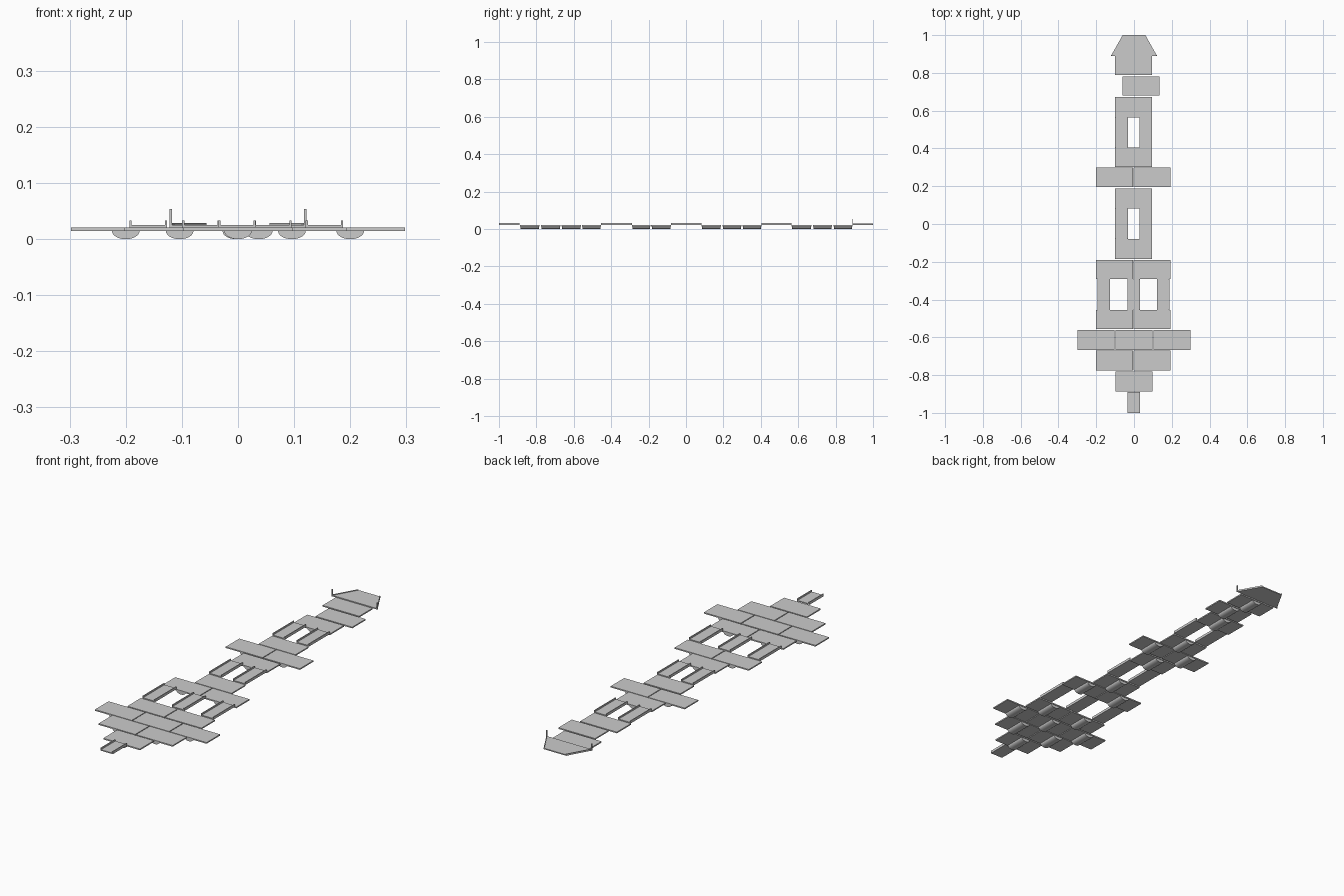
import bpy, bmesh, math
from mathutils import Vector

if "Cube" in bpy.data.objects:
    bpy.data.objects.remove(bpy.data.objects["Cube"])


def make_prism(name, profile, to3d, depth_vec):
    """Extrude a closed 2D profile along a vector."""
    bm = bmesh.new()
    verts = [bm.verts.new(to3d(*p)) for p in profile]
    face = bm.faces.new(verts)
    ext = bmesh.ops.extrude_face_region(bm, geom=[face])
    new = [g for g in ext["geom"] if isinstance(g, bmesh.types.BMVert)]
    bmesh.ops.translate(bm, vec=Vector(depth_vec), verts=new)
    bmesh.ops.recalc_face_normals(bm, faces=bm.faces)
    mesh = bpy.data.meshes.new(name)
    bm.to_mesh(mesh)
    bm.free()
    obj = bpy.data.objects.new(name, mesh)
    bpy.context.collection.objects.link(obj)
    return obj


def along_y(name, profile, x, y0, y1):
    return make_prism(name, profile, lambda a, z: (x + a, y0, z), (0, y1 - y0, 0))


def plan(name, outline, z0, z1):
    return make_prism(name, outline, lambda a, b: (a, b, z0), (0, 0, z1 - z0))


# Floating platform: flat deck on one rounded float
def pontoon(x, y0, y1):
    w = 0.098
    along_y("pontoon_deck", [(-w, 0.0145), (w, 0.0145), (w, 0.0205), (-w, 0.0205)], x, y0, y1)
    arc = [(0.0245 * math.cos(math.pi * i / 16), 0.0145 - 0.0145 * math.sin(math.pi * i / 16))
           for i in range(17)]
    obj = along_y("pontoon_float", arc, x, y0 + 0.003, y1 - 0.003)
    for p in obj.data.polygons:
        p.use_smooth = len(p.vertices) == 4 and abs(p.normal.z) < 0.9999
    obj.data.set_sharp_from_angle(angle=math.radians(35))


# Walkway: channel section with raised curbs on both long sides
def walkway(x, y0, y1):
    w, t = 0.0335, 0.004
    channel = [(-w, 0.0205), (w, 0.0205), (w, 0.033), (w - t, 0.033),
               (w - t, 0.0255), (t - w, 0.0255), (t - w, 0.033), (-w, 0.033)]
    along_y("walkway", channel, x, y0, y1)


# Platform rows: start y, end y, deck centres
single, double, triple = (-0.003,), (-0.104, 0.096), (-0.2, 0.0, 0.2)
rows = [
    (-0.888, -0.782, (0.0,)), (-0.776, -0.670, double), (-0.666, -0.562, triple),
    (-0.556, -0.454, double), (-0.290, -0.190, double), (-0.186, -0.079, single),
    (0.083, 0.187, single), (0.195, 0.298, double), (0.302, 0.404, single),
    (0.565, 0.672, single), (0.679, 0.781, (0.037,)), (0.789, 0.890, single),
]
for y0, y1, xs in rows:
    for cx in xs:
        pontoon(cx, y0, y1)

# Walkways spanning the gaps
spans = [
    (-1.0, -0.89, (-0.002,)), (-0.454, -0.29, (-0.160, -0.002, 0.154)),
    (-0.079, 0.083, (-0.066, 0.062)), (0.404, 0.565, (-0.066, 0.062)),
]
for y0, y1, xs in spans:
    for cx in xs:
        walkway(cx, y0, y1)

# Tapered end deck with slanted side curbs and tall corner posts
plan("end_deck", [(-0.122, 0.89), (0.122, 0.89), (0.060, 1.0), (-0.060, 1.0)], 0.0205, 0.0255)
for s in (-1, 1):
    plan("end_curb", [(s * 0.122, 0.89), (s * 0.060, 1.0), (s * 0.056, 1.0), (s * 0.118, 0.89)],
         0.0255, 0.0285)
    plan("corner_post", [(s * 0.1225, 0.889), (s * 0.1175, 0.889),
                         (s * 0.1175, 0.894), (s * 0.1225, 0.894)], 0.0205, 0.054)
